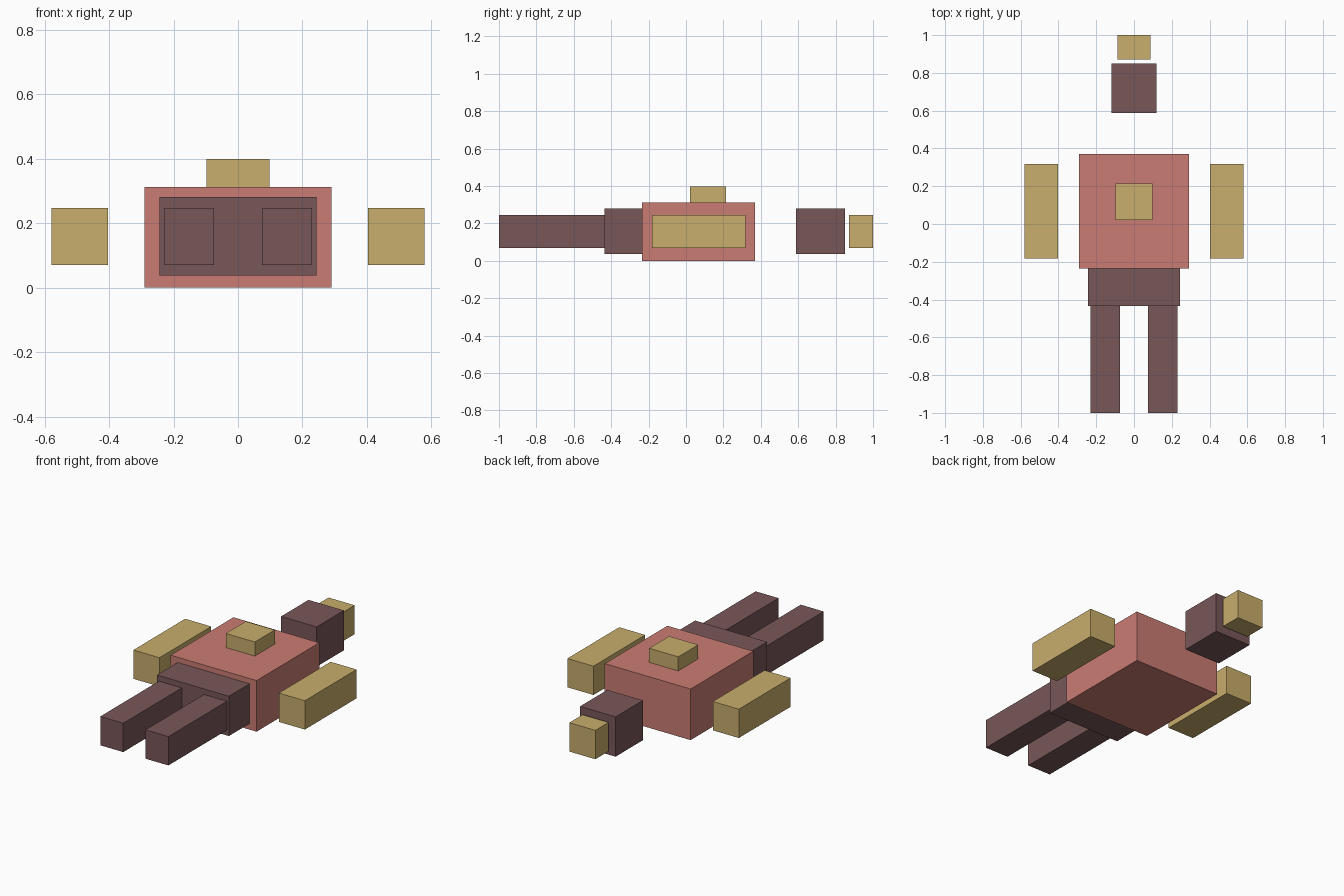
import bpy

if "Cube" in bpy.data.objects:
    bpy.data.objects.remove(bpy.data.objects["Cube"])


def material(name, rgb):
    m = bpy.data.materials.new(name)
    m.diffuse_color = (*rgb, 1.0)
    m.use_nodes = True
    m.node_tree.nodes["Principled BSDF"].inputs["Base Color"].default_value = m.diffuse_color
    return m


RED = material("dusty red", (0.59, 0.202, 0.172))
BROWN = material("dark mauve brown", (0.19, 0.095, 0.10))
TAN = material("sandy yellow", (0.58, 0.42, 0.15))


def box(name, mat, x, y, z):
    """Axis-aligned block spanning the given (min, max) ranges."""
    spans = (x, y, z)
    bpy.ops.mesh.primitive_cube_add(size=1, location=[(a + b) / 2 for a, b in spans])
    ob = bpy.context.object
    ob.name = name
    ob.scale = [b - a for a, b in spans]
    bpy.ops.object.transform_apply(location=False, rotation=False, scale=True)
    ob.data.materials.append(mat)
    return ob


# Body and the block on its chest
box("torso", RED, (-0.29, 0.29), (-0.235, 0.37), (0, 0.312))
box("chest_block", TAN, (-0.098, 0.098), (0.022, 0.215), (0.312, 0.398))
box("hips", BROWN, (-0.243, 0.243), (-0.435, -0.235), (0.037, 0.28))

# Detached head and the block beyond it
box("head", BROWN, (-0.12, 0.12), (0.587, 0.851), (0.037, 0.28))
box("head_top", TAN, (-0.088, 0.088), (0.872, 1.0), (0.07, 0.246))

# Mirrored limbs
for side, s in (("left", -1), ("right", 1)):
    box(side + "_arm", TAN, sorted((s * 0.403, s * 0.579)), (-0.182, 0.317), (0.07, 0.246))
    box(side + "_leg", BROWN, sorted((s * 0.075, s * 0.23)), (-1.0, -0.435), (0.07, 0.246))
